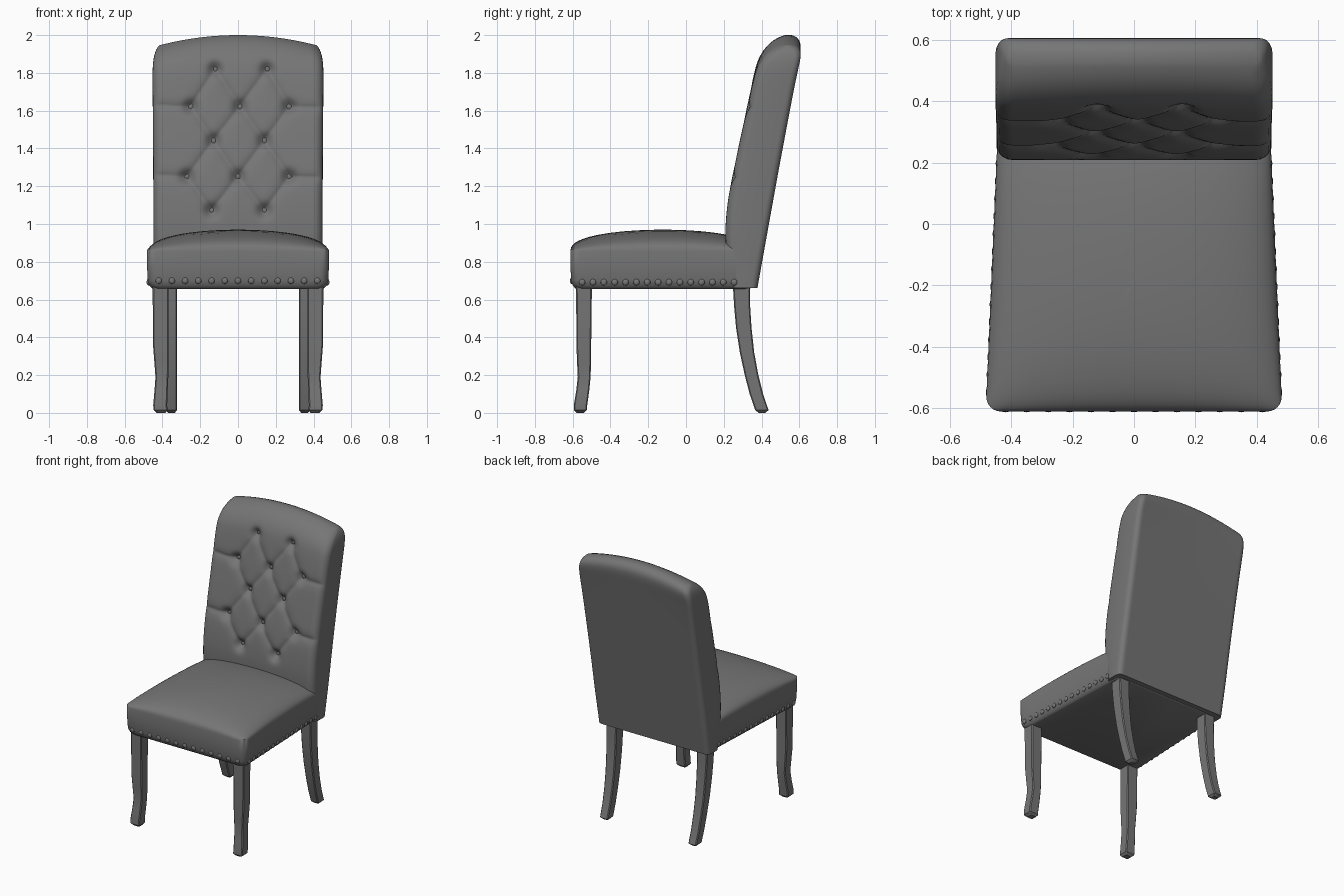
import bpy, bmesh, math
from mathutils import Vector

if "Cube" in bpy.data.objects:
    bpy.data.objects.remove(bpy.data.objects["Cube"])

GREY = bpy.data.materials.new("dark_grey")
GREY.diffuse_color = (0.18, 0.18, 0.18, 1)
GREY.use_nodes = True
GREY.node_tree.nodes["Principled BSDF"].inputs["Base Color"].default_value = GREY.diffuse_color


def lerp_table(table, z):
    """Piecewise linear lookup of a row by its first column."""
    for a, b in zip(table, table[1:]):
        if z <= b[0]:
            f = max(0, (z - a[0]) / (b[0] - a[0]))
            return [p + (q - p) * f for p, q in zip(a[1:], b[1:])]
    return list(table[-1][1:])


def finish(name, bm, angle=35):
    bmesh.ops.recalc_face_normals(bm, faces=bm.faces)
    me = bpy.data.meshes.new(name)
    bm.to_mesh(me)
    bm.free()
    me.materials.append(GREY)
    ob = bpy.data.objects.new(name, me)
    bpy.context.collection.objects.link(ob)
    bpy.ops.object.select_all(action='DESELECT')
    ob.select_set(True)
    bpy.context.view_layer.objects.active = ob
    bpy.ops.object.shade_smooth_by_angle(angle=math.radians(angle))
    return ob


def loft(bm, rings, strip_cap=False):
    """Skin closed rings of equal length and cap both ends."""
    vs = [[bm.verts.new(p) for p in r] for r in rings]
    n = len(vs[0])
    for a, b in zip(vs, vs[1:]):
        for i in range(n):
            bm.faces.new((a[i], a[(i + 1) % n], b[(i + 1) % n], b[i]))
    bm.faces.new(vs[0])
    if strip_cap:  # follow a curved top with quads from front to back
        for i in range(n // 2 - 1):
            bm.faces.new((vs[-1][i], vs[-1][i + 1], vs[-1][n - 2 - i], vs[-1][n - 1 - i]))
    else:
        bm.faces.new(vs[-1])


# Seat: tapered rounded rectangle rings with a domed cushion top
Y0, Y1 = -0.612, 0.366


def half_width(y):
    return 0.484 - 0.042 * (y - Y0) / (Y1 - Y0)


def seat_outline(inset):
    y0, y1 = Y0 + inset, Y1 - inset
    r = min(0.05, (y1 - y0) * 0.3)
    corners = []
    for sx, sy, start in ((1, 1, 0), (-1, 1, 90), (-1, -1, 180), (1, -1, 270)):
        cy = y1 - r if sy > 0 else y0 + r
        arc = []
        for k in range(7):
            a = math.radians(start + 15 * k)
            y = cy + r * math.sin(a)
            arc.append((sx * (half_width(y) - inset - r) + r * math.cos(a), y))
        corners.append(arc)
    pts = []
    for i, arc in enumerate(corners):  # each corner, then the straight run to the next
        (ax, ay), (bx, by) = arc[-1], corners[(i + 1) % 4][0]
        pts += arc + [(ax + (bx - ax) * k / 12, ay + (by - ay) * k / 12) for k in range(1, 12)]
    return pts


def cushion_z(x, y):
    u = min(1, abs(x) / half_width(y))
    v = min(1, abs(y - (Y0 + Y1) / 2) / ((Y1 - Y0) / 2))
    return 0.855 + 0.115 * ((1 - u * u) * (1 - v * v)) ** 0.4


rings = [[(x, y, z) for x, y in seat_outline(d)]
         for z, d in ((0.655, 0.035), (0.66, 0.025), (0.675, 0.012), (0.70, 0.004), (0.78, 0))]
for d in (0, 0.003, 0.01, 0.022, 0.04, 0.065, 0.1, 0.15, 0.21, 0.28, 0.35, 0.41, 0.45):
    rings.append([(x, y, cushion_z(x, y)) for x, y in seat_outline(d)])
bm = bmesh.new()
loft(bm, rings)
finish("seat", bm, 60)

# Tufting layout: button rows, diamond creases and side creases
rows = [(1.07, (-0.14, 0.14)), (1.25, (-0.27, 0, 0.27)), (1.44, (-0.13, 0.14)),
        (1.62, (-0.25, 0.01, 0.27)), (1.82, (-0.12, 0.155))]
buttons = [(x, z) for z, xs in rows for x in xs]
creases = []
for (za, xa), (zb, xb) in zip(rows, rows[1:]):
    creases += [((p, za), (q, zb)) for p in xa for q in xb if abs(p - q) < 0.2]
for z, xs in (rows[1], rows[3]):
    creases += [((xs[0], z), (-0.46, z + 0.01)), ((xs[2], z), (0.46, z - 0.005))]


def seg_dist(x, z, s):
    (ax, az), (bx, bz) = s
    dx, dz = bx - ax, bz - az
    f = max(0, min(1, ((x - ax) * dx + (z - az) * dz) / (dx * dx + dz * dz)))
    return math.hypot(x - ax - f * dx, z - az - f * dz)


def tuft(x, z):
    if z < 0.9:
        return 0
    d = min(seg_dist(x, z, s) for s in creases)
    b = min(math.hypot(x - p, z - q) for p, q in buttons)
    return 0.016 * math.exp(-d / 0.022) + 0.034 * math.exp(-(b / 0.035) ** 2)


# Backrest: horizontal rings following the raked side profile (z, front y, back y, half width)
PROFILE = [(0.66, 0.24, 0.378, 0.445), (0.9, 0.205, 0.421, 0.449), (1.1, 0.215, 0.457, 0.448),
           (1.3, 0.255, 0.493, 0.449), (1.5, 0.297, 0.53, 0.45), (1.7, 0.34, 0.566, 0.452),
           (1.84, 0.368, 0.592, 0.453), (1.9, 0.395, 0.604, 0.45), (1.94, 0.425, 0.609, 0.444),
           (1.97, 0.458, 0.602, 0.436), (1.99, 0.494, 0.585, 0.426), (2.0, 0.525, 0.56, 0.415)]


def profile(z):
    """Profile lookup, averaged over a small window that closes towards the top."""
    h = min(0.1, max(0, z - 0.66), max(0, (2.0 - z) * 0.35))
    samples = [lerp_table(PROFILE, z + h * k / 4) for k in range(-4, 5)]
    return [sum(c) / 9 for c in zip(*samples)]


def face_points(w, r, y, sign):
    """One face of the section from -x to +x with rounded ends."""
    arc = [(-w + r - r * math.cos(math.radians(a)), y + sign * r * (1 - math.sin(math.radians(a))))
           for a in (0, 18, 36, 54, 72)]
    mid = [((w - r) * (i / 42 - 1), y) for i in range(85)]
    return arc + mid + [(-px, py) for px, py in reversed(arc)]


def back_ring(zc):
    yf, yb, w = profile(zc)
    t = (zc - 0.66) / 1.34
    front = face_points(w, min(0.05, (yb - yf) * 0.45), yf, 1)
    back = face_points(w, min(0.035, (yb - yf) * 0.45), yb, -1)[::-1]
    out = []
    for i, (x, y) in enumerate(front + back):
        z = 0.66 + t * (1.34 - 0.055 * (x / 0.42) ** 2 * t ** 4)
        if i < len(front):
            y += tuft(x, z) * min(1, (w - abs(x)) / 0.04)
        out.append((x, y, z))
    return out


levels = [0.66 + 0.24 * i / 6 for i in range(6)] + [0.9 + 0.94 * i / 94 for i in range(95)]
levels += [1.855, 1.87, 1.885, 1.9, 1.92, 1.94, 1.955, 1.97, 1.98, 1.99, 1.996, 2.0]
bm = bmesh.new()
loft(bm, [back_ring(z) for z in levels], True)
finish("backrest", bm, 60)


# Round studs: tufting buttons and nailhead trim
def studs(name, places, radius, scale):
    bm = bmesh.new()
    for p in places:
        g = bmesh.ops.create_uvsphere(bm, u_segments=12, v_segments=8, radius=radius)
        for v in g["verts"]:
            v.co = Vector(p) + Vector(a * b for a, b in zip(v.co, scale))
    finish(name, bm, 60)


studs("tufting_buttons", [(x, profile(z)[0] + 0.049, z) for x, z in buttons],
      0.019, (1, 0.5, 1))
studs("front_nailheads", [(-0.42 + 0.07 * i, Y0 + 0.006, 0.70) for i in range(13)],
      0.017, (1, 0.5, 1))
sides = [-0.55 + 0.0575 * i for i in range(16)]
studs("side_nailheads", [(s * (half_width(y) - 0.006), y, 0.692) for y in sides for s in (-1, 1)],
      0.017, (0.5, 1, 1))

# Legs: chamfered square lofts (z, inner x, outer x, front y, back y), mirrored
FRONT = [(0.0, 0.385, 0.43, -0.58, -0.54), (0.015, 0.373, 0.447, -0.594, -0.525),
         (0.04, 0.375, 0.449, -0.594, -0.523), (0.12, 0.372, 0.442, -0.581, -0.512),
         (0.19, 0.369, 0.437, -0.573, -0.505), (0.27, 0.367, 0.443, -0.577, -0.503),
         (0.36, 0.367, 0.45, -0.58, -0.502), (0.68, 0.367, 0.452, -0.582, -0.498)]
REAR = [(0.0, 0.335, 0.37, 0.385, 0.42), (0.015, 0.322, 0.385, 0.366, 0.437),
        (0.1, 0.322, 0.387, 0.337, 0.408), (0.2, 0.322, 0.39, 0.311, 0.383),
        (0.32, 0.322, 0.394, 0.285, 0.361), (0.45, 0.322, 0.398, 0.265, 0.347),
        (0.56, 0.322, 0.402, 0.255, 0.34), (0.68, 0.322, 0.405, 0.248, 0.338)]


def leg(name, sections, side):
    bm = bmesh.new()
    c = 0.006
    rings = []
    for z, x0, x1, y0, y1 in sections:
        ring = [(x0 + c, y0), (x1 - c, y0), (x1, y0 + c), (x1, y1 - c),
                (x1 - c, y1), (x0 + c, y1), (x0, y1 - c), (x0, y0 + c)]
        rings.append([(side * x, y, z) for x, y in ring])
    loft(bm, rings)
    finish(name, bm, 30)


for side, label in ((-1, "left"), (1, "right")):
    leg("front_leg_" + label, FRONT, side)
    leg("rear_leg_" + label, REAR, side)
